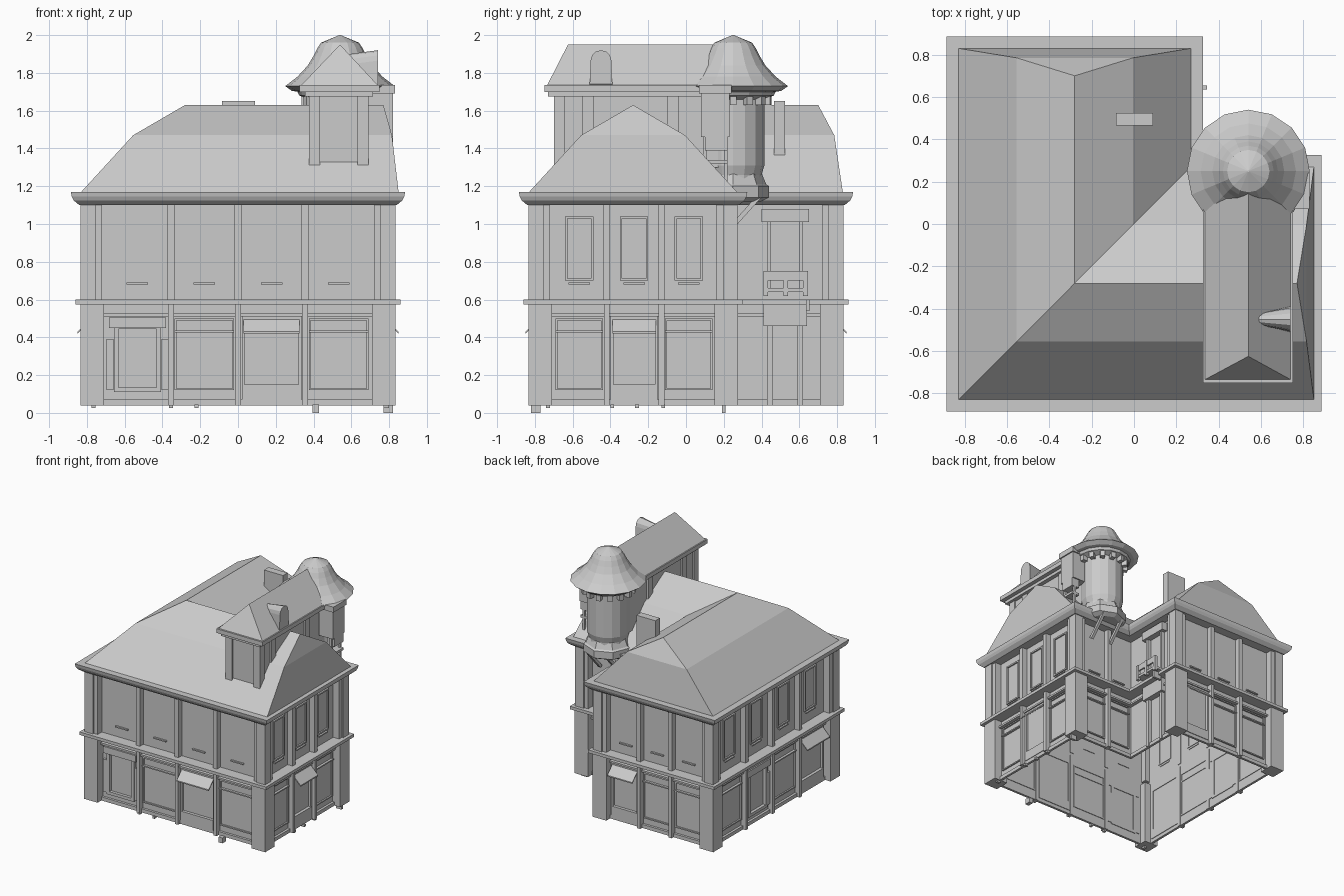
import bpy, bmesh, math
from mathutils import Matrix, Vector

if "Cube" in bpy.data.objects:
    bpy.data.objects.remove(bpy.data.objects["Cube"])

grey = bpy.data.materials.new("plain_grey")
grey.use_nodes = True
grey.diffuse_color = (0.6, 0.6, 0.6, 1)
grey.node_tree.nodes["Principled BSDF"].inputs["Base Color"].default_value = (0.6, 0.6, 0.6, 1)


def make(name, bm, recalc=True):
    if recalc:
        bmesh.ops.recalc_face_normals(bm, faces=bm.faces)
    me = bpy.data.meshes.new(name)
    bm.to_mesh(me)
    bm.free()
    me.materials.append(grey)
    ob = bpy.data.objects.new(name, me)
    bpy.context.collection.objects.link(ob)
    return ob


def box(bm, x0, x1, y0, y1, z0, z1, m=Matrix()):
    size = Matrix.Diagonal((x1 - x0, y1 - y0, z1 - z0, 1))
    mid = Matrix.Translation(((x0 + x1) / 2, (y0 + y1) / 2, (z0 + z1) / 2))
    bmesh.ops.create_cube(bm, size=1, matrix=m @ mid @ size)


def boxes(name, *specs):
    bm = bmesh.new()
    for s in specs:
        box(bm, *s)
    return make(name, bm)


def skin(bm, rings, closed=False):
    vs = [[bm.verts.new(p) for p in r] for r in rings]
    n = len(vs[0])
    pairs = list(zip(vs, vs[1:])) + ([(vs[-1], vs[0])] if closed else [])
    for a, b in pairs:
        for i in range(n):
            j = (i + 1) % n
            bm.faces.new((a[i], a[j], b[j], b[i]))
    return vs


# The L-shaped plan, which can be pushed outward by an offset
E, C = 0.83, 0.27
PLAN = [(-E, -E, -1, -1), (E, -E, 1, -1), (E, C, 1, 1), (C, C, 1, 1), (C, E, 1, 1), (-E, E, -1, 1)]


def plan_ring(o, z):
    return [(x + sx * o, y + sy * o, z) for x, y, sx, sy in PLAN]


def plan_loft(name, profile, closed=True):
    bm = bmesh.new()
    skin(bm, [plan_ring(o, z) for o, z in profile], closed)
    return make(name, bm)


def ledge(name, inner, outer, z0, z1):
    plan_loft(name, [(inner, z0), (outer, z0), (outer, z1), (inner, z1)])


W = -0.065  # wall plane behind the corner piers
plan_loft("walls", [(W, 0.04), (W, 1.12)], closed=False)
ledge("plinth", W, W + 0.02, 0.04, 0.07)
ledge("shop_lintel", W, W + 0.03, 0.51, 0.525)
ledge("middle_belt", W, 0.03, 0.575, 0.6)
plan_loft("cornice", [(W, 1.1), (0.01, 1.1), (0.04, 1.125), (0.05, 1.145), (0.055, 1.17), (-0.02, 1.17)])

# Main roof: steep lower slope, shallow upper slope, mitred where the wings meet
bm = bmesh.new()
M, K, R = -0.555, -0.005, -0.28
eave = [(-E, -E), (0.85, -E), (0.85, C), (C, C), (C, E), (-E, E)]
knee = [(M, M), (0.815, M), (0.815, K), (K, K), (K, 0.785), (M, 0.785)]
_, k = skin(bm, [[(x, y, 1.17) for x, y in eave], [(x, y, 1.47) for x, y in knee]])
r = [bm.verts.new((x, y, 1.63)) for x, y in ((R, R), (0.77, R), (R, 0.7))]
for f in ((k[0], k[1], r[1], r[0]), (k[1], k[2], r[1]), (k[2], k[3], r[0], r[1]),
          (k[3], k[4], r[2], r[0]), (k[4], k[5], r[2]), (k[5], k[0], r[0], r[2])):
    bm.faces.new(f)
make("main_roof", bm)

# Corner piers at the five outer corners
bm = bmesh.new()
for i, (x, y, sx, sy) in enumerate(PLAN):
    if i == 3:
        continue
    for w, o, z0, z1 in ((0.12, 0.005, 0.04, 0.575), (0.11, -0.01, 0.6, 1.1), (0.075, 0.003, 0.6, 1.1)):
        xs = sorted((x + sx * o, x - sx * w))
        ys = sorted((y + sy * o, y - sy * w))
        box(bm, *xs, *ys, z0, z1)
make("corner_piers", bm)


def facade(name, m, a, b, ground, windows=False, tail=True):
    """Fill the wall span a..b: one bay per entry of ground."""
    bm = bmesh.new()

    def put(u0, u1, z0, z1, d):
        box(bm, u0, u1, W - 0.005, W + d, z0, z1, m)

    def frame(u0, u1, z0, z1, t, d):
        put(u0, u0 + t, z0, z1, d)
        put(u1 - t, u1, z0, z1, d)
        put(u0 + t, u1 - t, z1 - t, z1, d)
        put(u0 + t, u1 - t, z0, z0 + t, d)

    step = (b - a) / len(ground)
    for i, kind in enumerate(ground):
        u0, u1 = a + i * step, a + (i + 1) * step
        c = (u0 + u1) / 2
        # Columns between the bays, on both storeys
        if i:
            put(u0 - 0.018, u0 + 0.018, 0.6, 1.1, 0.045)
            put(u0 - 0.015, u0 + 0.015, 0.04, 0.575, 0.045)
        put(c - 0.057, c + 0.057, 0.68, 0.69, 0.015)
        if windows:
            frame(c - 0.075, c + 0.075, 0.7, 1.04, 0.012, 0.012)
        if kind == "shop":
            frame(u0 + 0.02, u1 - 0.02, 0.07, 0.51, 0.015, 0.02)
            put(u0 + 0.03, u1 - 0.03, 0.07, 0.15, 0.025)
            # Sloping awning
            lo, hi = u0 + 0.03, u1 - 0.03
            near, far = W, W + 0.085
            ends = [[(u, near, 0.515), (u, far, 0.43), (u, far, 0.42), (u, near, 0.5)] for u in (lo, hi)]
            vs = skin(bm, [[m @ Vector(p) for p in e] for e in ends])
            for e in vs:
                bm.faces.new(e)
        elif kind == "door":
            frame(c - 0.125, c + 0.125, 0.11, 0.47, 0.025, 0.025)
            put(c - 0.15, c + 0.15, 0.45, 0.505, 0.035)
            for s in (-1, 1):
                put(c + s * 0.145 - 0.018, c + s * 0.145 + 0.018, 0.12, 0.39, 0.02)
        else:
            frame(u0 + 0.02, u1 - 0.02, 0.12, 0.5, 0.01, 0.012)
            put(u0 + 0.02, u1 - 0.02, 0.425, 0.435, 0.02)
    make(name, bm)


def side(x, y, angle):
    return Matrix.Translation((x, y, 0)) @ Matrix.Rotation(math.radians(angle), 4, "Z") @ Matrix.Diagonal((-1, 1, 1, 1))


facade("front_facade", side(0, -E, 180), -0.71, 0.71, ["door", "window", "shop", "window"])
facade("right_facade", side(E, 0, -90), -0.71, 0.16, ["window", "shop", "window"], True)
facade("left_facade", side(-E, 0, 90), -0.71, 0.71, ["window", "door", "window", "shop"], True)
facade("back_facade", side(0, E, 0), -0.16, 0.71, ["shop", "window", "window"])
facade("court_back_facade", side(0, C, 0), -0.71, -0.21, ["window", "window"])

# Courtyard door with a balcony and a tall window above it
wx = C + W
boxes("court_door", (wx, wx + 0.03, 0.43, 0.46, 0.04, 0.46), (wx, wx + 0.03, 0.59, 0.62, 0.04, 0.46),
      (wx, wx + 0.05, 0.41, 0.64, 0.46, 0.575))
boxes("balcony", (wx, C + 0.05, 0.41, 0.64, 0.64, 0.66), (C + 0.035, C + 0.05, 0.41, 0.64, 0.7, 0.75),
      *[(C + 0.03, C + 0.055, y, y + 0.025, 0.62, 0.75) for y in (0.41, 0.515, 0.62)])
boxes("court_window", (wx, wx + 0.03, 0.43, 0.45, 0.66, 1.08), (wx, wx + 0.03, 0.6, 0.62, 0.66, 1.08),
      (wx, wx + 0.05, 0.4, 0.65, 1.01, 1.08))
boxes("wall_lamp", (C, 0.345, 0.635, 0.655, 0.54, 0.6))

# Attic block on the front wing
boxes("attic_block", (0.39, 0.68, -0.685, 0.22, 1.3, 1.7))
boxes("attic_posts", *[(x, x + 0.06, y, y + 0.06, 1.31, 1.69)
                       for x in (0.375, 0.632) for y in (-0.7, -0.55, -0.1)])
boxes("attic_cornice", (0.355, 0.715, -0.73, 0.2, 1.675, 1.7), (0.325, 0.75, -0.75, 0.2, 1.7, 1.735))
bm = bmesh.new()
base = [bm.verts.new((x, y, 1.735)) for x, y in ((0.335, -0.735), (0.74, -0.735), (0.74, 0.22), (0.335, 0.22))]
top = [bm.verts.new((0.54, y, 1.95)) for y in (-0.625, 0.22)]
for f in ((base[0], base[1], top[0]), (base[1], base[2], top[1], top[0]),
          (base[2], base[3], top[1]), (base[3], base[0], top[0], top[1])):
    bm.faces.new(f)
make("attic_roof", bm)

# Arched dormer on the attic roof
bm = bmesh.new()
arch = [(-0.06, 1.74), (0.06, 1.74)]
arch += [(0.055 * math.cos(t * math.pi / 6), 1.865 + 0.055 * math.sin(t * math.pi / 6)) for t in range(7)]
vs = skin(bm, [[(0.74, -0.45 + y, z) for y, z in arch],
               [(0.59, -0.45 + y * 0.5, z - 0.02) for y, z in arch]])
for e in vs:
    bm.faces.new(e)
make("arched_dormer", bm)
boxes("chimney", (-0.085, 0.09, 0.465, 0.525, 1.36, 1.65))


# Round corner turret
def turned(name, profile, sides=16):
    bm = bmesh.new()
    rings = [[(0.54 + q * math.cos(i * math.tau / sides), 0.25 + q * math.sin(i * math.tau / sides), z)
              for i in range(sides)] for q, z in profile]
    vs = skin(bm, rings)
    for e in (vs[0], vs[-1]):
        bm.faces.new(e)
    return make(name, bm)


turned("turret_wall", [(0.15, 1.18), (0.15, 1.26), (0.165, 1.31), (0.165, 1.67)])
turned("turret_base", [(0.15, 1.12), (0.19, 1.14), (0.19, 1.2), (0.175, 1.21), (0.15, 1.27)], 8)
turned("turret_roof", [(0.165, 1.66), (0.215, 1.68), (0.225, 1.7), (0.255, 1.705), (0.29, 1.73), (0.225, 1.78),
                       (0.17, 1.84), (0.14, 1.89), (0.12, 1.93), (0.1, 1.96), (0.004, 2.0)])
bm = bmesh.new()
for i in range(14):
    turn = Matrix.Translation((0.54, 0.25, 0)) @ Matrix.Rotation(i * math.tau / 14, 4, "Z")
    box(bm, 0.15, 0.205, -0.018, 0.018, 1.63, 1.675, turn)
make("turret_corbels", bm)

# Diagonal struts carrying the turret
bm = bmesh.new()
for x in (0.45, 0.63):
    tilt = Matrix.Translation((x, 0.23, 0.97)) @ Matrix.Rotation(math.radians(-42), 4, "X")
    box(bm, -0.012, 0.012, -0.012, 0.012, 0, 0.24, tilt)
make("turret_struts", bm)

# Hanging bay beside the turret, on slim posts
boxes("side_bay", (0.69, 0.82, 0.08, 0.23, 1.46, 1.7), (0.68, 0.83, 0.07, 0.24, 1.69, 1.735))
boxes("side_bay_frame", *[(0.78, 0.8, y, y + 0.02, 1.17, 1.47) for y in (0.09, 0.2)],
      (0.75, 0.82, 0.09, 0.22, 1.32, 1.34), (0.75, 0.82, 0.1, 0.22, 1.39, 1.46))

# Small feet under the walls
boxes("feet", (0.395, 0.43, -0.82, -0.77, 0, 0.045), (0.77, 0.82, 0.19, 0.21, 0, 0.045),
      *[(x, x + 0.02, -0.8, -0.77, 0.025, 0.045) for x in (-0.775, -0.365, -0.23)],
      *[(0.77, 0.8, y, y + 0.02, 0.025, 0.045) for y in (-0.74, -0.4, -0.27, -0.13)])
